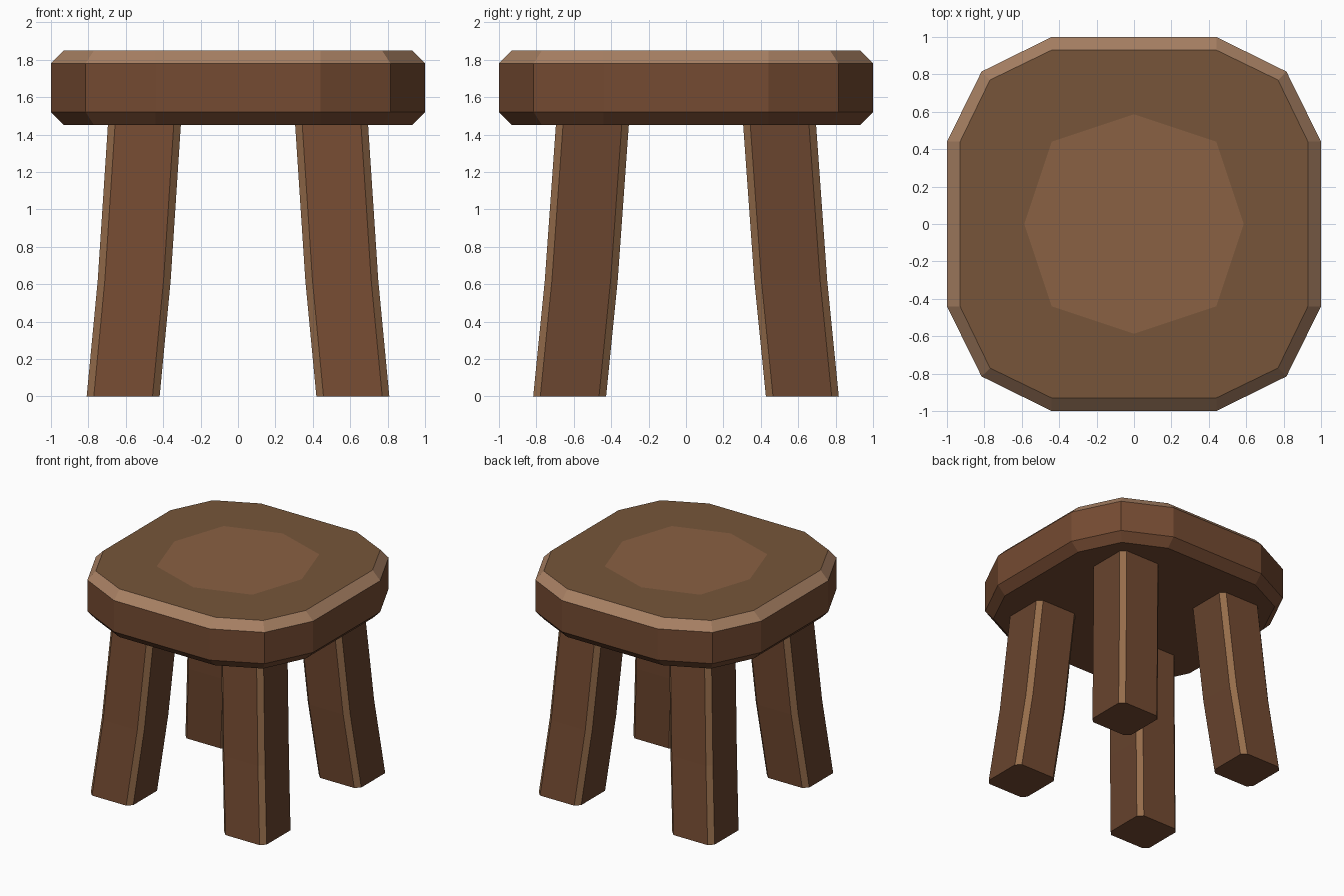
import bpy
import bmesh

if "Cube" in bpy.data.objects:
    bpy.data.objects.remove(bpy.data.objects["Cube"])


def material(name, rgb):
    m = bpy.data.materials.new(name)
    m.diffuse_color = [(c / 255) ** 2.2 for c in rgb] + [1]
    m.use_nodes = True
    m.node_tree.nodes["Principled BSDF"].inputs["Base Color"].default_value = m.diffuse_color
    return m


WOOD = material("wood", (116, 76, 53))
WOOD_DARK = material("wood_dark", (103, 69, 49))
EDGE = material("worn_edge", (166, 127, 99))
LEG_EDGE = material("leg_edge", (148, 108, 76))
TOP = material("seat_top", (118, 86, 60))
WORN = material("worn_centre", (136, 97, 69))


def finish(bm, name, mats):
    bmesh.ops.recalc_face_normals(bm, faces=bm.faces)
    me = bpy.data.meshes.new(name)
    bm.to_mesh(me)
    bm.free()
    for m in mats:
        me.materials.append(m)
    ob = bpy.data.objects.new(name, me)
    bpy.context.collection.objects.link(ob)
    return ob


def quarter_turns(points):
    """Repeat one quarter of an outline four times around z."""
    out = []
    pts = list(points)
    for _ in range(4):
        out += pts
        pts = [(-y, x) for x, y in pts]
    return out


def ring(bm, points, z):
    return [bm.verts.new((x, y, z)) for x, y in points]


def add_face(bm, verts, mat):
    bm.faces.new(verts).material_index = mat


def bridge(bm, a, b, mat_of):
    n = len(a)
    for i in range(n):
        j = (i + 1) % n
        add_face(bm, (a[i], a[j], b[j], b[i]), mat_of(i))


# Seat: twelve-sided slab with chamfered rims and a worn octagon on top
full = quarter_turns([(1.0, 0.44), (0.815, 0.815), (0.44, 1.0)])
inset = quarter_turns([(0.93, 0.44), (0.77, 0.77), (0.44, 0.93)])
bm = bmesh.new()
rings = [ring(bm, o, z) for o, z in
         ((inset, 1.45), (full, 1.52), (full, 1.78), (inset, 1.85))]
for k, mat in enumerate((0, 0, 1)):
    bridge(bm, rings[k], rings[k + 1], lambda i: mat)
add_face(bm, rings[0], 0)
rim = rings[3]
worn = ring(bm, quarter_turns([(0.587, 0), (0.44, 0.44)]), 1.85)
add_face(bm, worn, 3)
for k in range(4):
    e = worn[2 * k + 1]
    add_face(bm, (rim[3 * k], rim[3 * k + 1], rim[3 * k + 2], e), 2)
    add_face(bm, (rim[3 * k - 1], rim[3 * k], e, worn[2 * k], worn[2 * k - 1]), 2)
finish(bm, "seat", (WOOD, EDGE, TOP, WORN))

# Legs: chamfered square posts, splayed and bending slightly outward
H, C = 0.195, 0.157
section = quarter_turns([(H, -C), (H, C), (C, H)])
section = [p for i, p in enumerate(section) if i % 3]  # eight corners
path = ((0.614, 0.622, 0.0), (0.555, 0.56, 0.62), (0.50, 0.50, 1.46))
for side, sx in (("left", -1), ("right", 1)):
    for end, sy in (("front", -1), ("back", 1)):
        bm = bmesh.new()
        rings = [ring(bm, [(sx * (cx + x), sy * (cy + y)) for x, y in section], z)
                 for cx, cy, z in path]
        for lo, hi in zip(rings, rings[1:]):
            # even spans are chamfers, odd spans alternate y and x faces
            bridge(bm, lo, hi, lambda i: 1 if i % 2 == 0 else (0 if i % 4 == 1 else 2))
        add_face(bm, rings[0], 0)
        add_face(bm, rings[-1], 0)
        finish(bm, f"{end}_{side}_leg", (WOOD, LEG_EDGE, WOOD_DARK))
